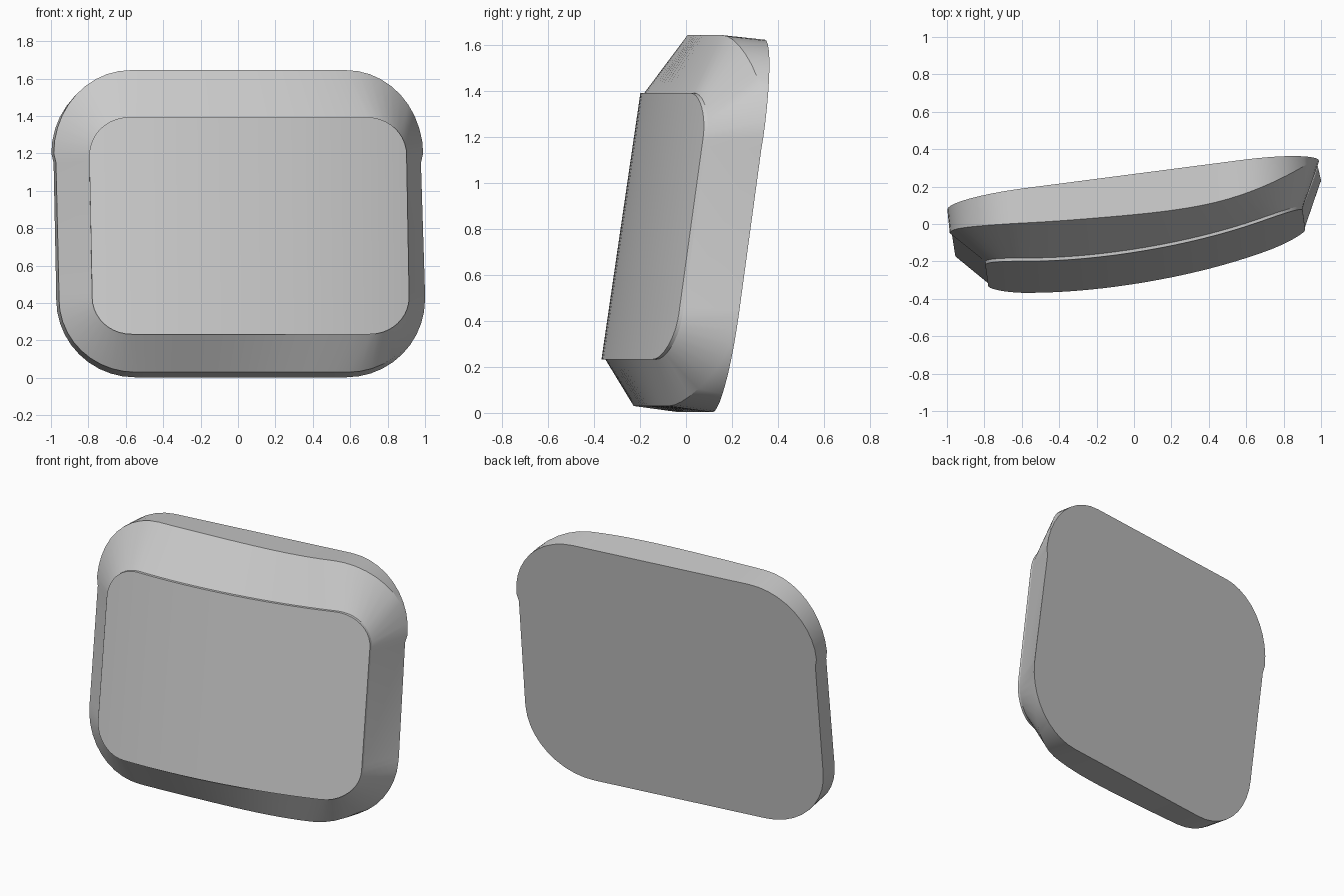
import bpy, bmesh, math

cube = bpy.data.objects.get("Cube")
if cube:
    bpy.data.objects.remove(cube, do_unlink=True)

grey = bpy.data.materials.new("plain grey")
grey.use_nodes = True
grey.diffuse_color = (0.6, 0.6, 0.6, 1)
grey.node_tree.nodes["Principled BSDF"].inputs["Base Color"].default_value = (0.6, 0.6, 0.6, 1)

TILT = 0.146   # backward lean per unit of height
ARC, EDGE = 10, 16


# Depth of each layer as a function of x and z
def back_y(x, z):
    return 0.04 + 0.13 * x + 0.14 * z


def rim_y(x, z):
    y = -0.19 + 0.097 * x + 0.059 * x**2 + 0.101 * x**3 + 0.107 * x**4 + TILT * z
    return min(y, back_y(x, z) - 0.004)


def lens_y(x, z):
    return -0.355 + 0.155 * x + 0.117 * x**2 + 0.03 * x**4 + TILT * z


def seat_y(x, z):
    return lens_y(x, z) + 0.017


def half_outline(left, right, z_edge, z_side, radius, bulge, side_step):
    """Left side, corner, long edge, corner, right side of one half."""
    height = z_edge - z_side
    left_c, right_c = left + radius, right - radius
    pts = [(left + bulge, z_side - side_step)]
    for i in range(ARC + 1):
        a = math.pi / 2 * i / ARC
        pts.append((left_c - radius * math.cos(a), z_side + height * math.sin(a)))
    for i in range(1, EDGE):
        pts.append((left_c + (right_c - left_c) * i / EDGE, z_edge))
    for i in range(ARC + 1):
        a = math.pi / 2 * i / ARC
        pts.append((right_c + radius * math.sin(a), z_side + height * math.cos(a)))
    pts.append((right - bulge, z_side - side_step))
    return pts


def ring(bm, top, bottom, depth):
    return [bm.verts.new((x, depth(x, z), z)) for x, z in top + bottom[::-1]]


def bridge(bm, a, b):
    for i in range(len(a)):
        j = (i + 1) % len(a)
        bm.faces.new((a[i], a[j], b[j], b[i]))


def finish(bm, name):
    bmesh.ops.recalc_face_normals(bm, faces=bm.faces)
    mesh = bpy.data.meshes.new(name)
    bm.to_mesh(mesh)
    bm.free()
    mesh.materials.append(grey)
    obj = bpy.data.objects.new(name, mesh)
    bpy.context.collection.objects.link(obj)
    bpy.ops.object.select_all(action='DESELECT')
    obj.select_set(True)
    bpy.context.view_layer.objects.active = obj
    bpy.ops.object.shade_smooth_by_angle(angle=math.radians(30))
    return obj


# Outlines, upper and lower halves
back = (half_outline(-0.998, 0.99, 1.625, 1.2, 0.41, 0.012, 0.05),
        half_outline(-0.972, 1.0, 0.003, 0.42, 0.42, 0, -0.03))
rim = (half_outline(-0.985, 0.988, 1.645, 1.2, 0.41, 0.012, 0.05),
       half_outline(-0.957, 0.997, 0.03, 0.42, 0.41, 0, -0.03))
lens = (half_outline(-0.795, 0.902, 1.393, 1.19, 0.21, 0, 0.03),
        half_outline(-0.78, 0.915, 0.233, 0.43, 0.21, 0, -0.03))

# Housing: flat back, side wall and sloped bezel
bm = bmesh.new()
back_ring = ring(bm, *back, back_y)
rim_ring = ring(bm, *rim, rim_y)
seat_ring = ring(bm, *lens, seat_y)
bm.faces.new(back_ring)
bridge(bm, back_ring, rim_ring)
bridge(bm, rim_ring, seat_ring)
finish(bm, "housing")

# Lens: thin raised plate with a curved front
bm = bmesh.new()
base_ring = ring(bm, *lens, seat_y)
front_ring = ring(bm, *lens, lens_y)
bridge(bm, base_ring, front_ring)
last = len(front_ring) - 1
for i in range(len(lens[0]) - 1):
    bm.faces.new((front_ring[i], front_ring[i + 1],
                  front_ring[last - i - 1], front_ring[last - i]))
finish(bm, "lens")
